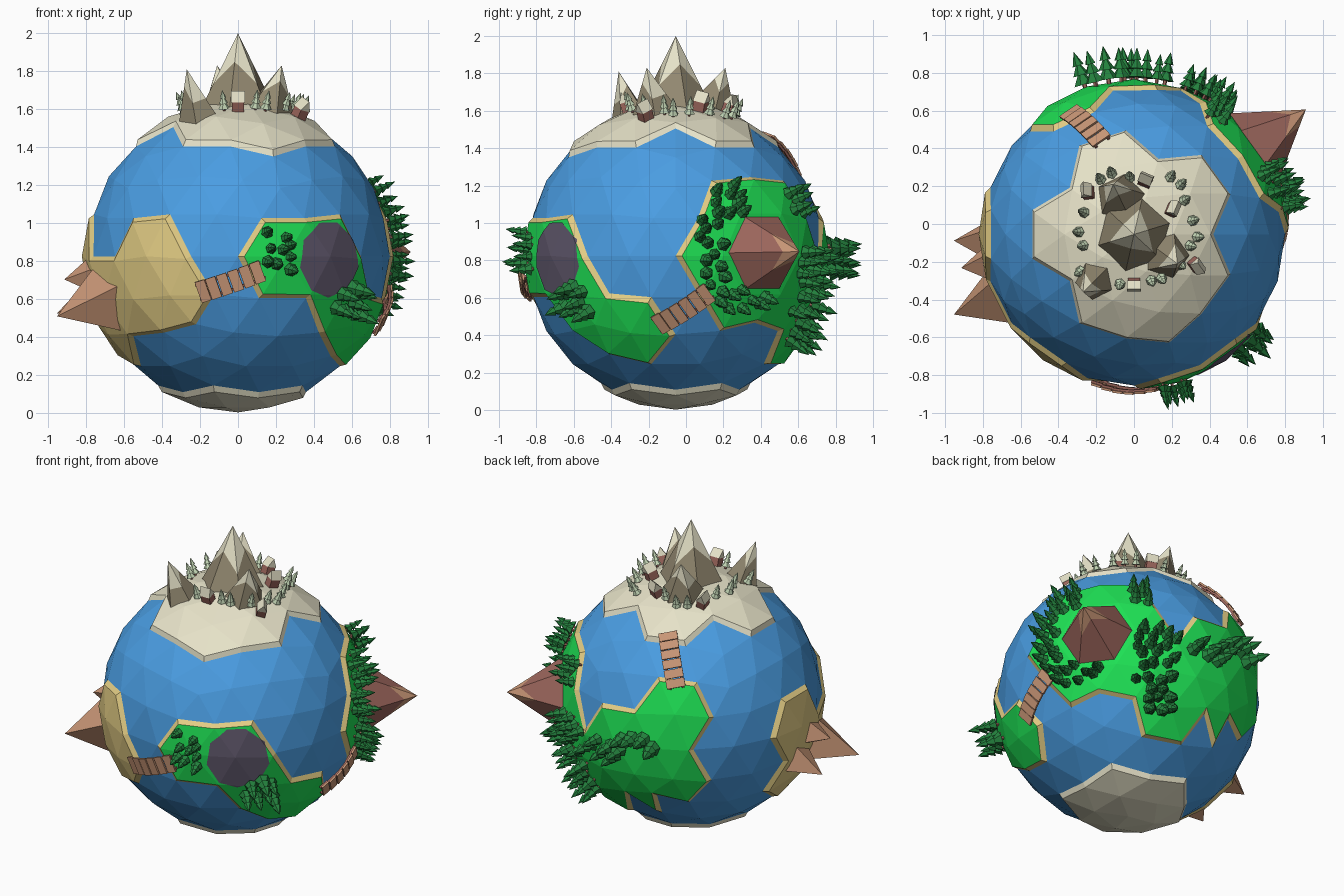
import bpy, bmesh, math, random
from mathutils import Vector, Matrix

cube = bpy.data.objects.get("Cube")
if cube:
    bpy.data.objects.remove(cube, do_unlink=True)
random.seed(4)
CENTRE = Vector((0, -0.055, 0.825))
SEA, LAND = 0.8, 0.822

# Colours (sRGB bytes turned into linear values)
COLOURS = {"sea blue": (74, 157, 226), "grass green": (30, 224, 84), "sand": (226, 204, 132),
           "snow": (230, 226, 200), "rock": (146, 136, 112), "volcano brown": (156, 102, 92),
           "clay": (200, 150, 118), "lake purple": (94, 86, 106), "pine green": (36, 130, 62),
           "frosted green": (192, 210, 178)}
NAMES = list(COLOURS)


def linear(byte):
    c = byte / 255
    return c / 12.92 if c < 0.04 else ((c + 0.055) / 1.055) ** 2.4


MATS = []
for name, rgb in COLOURS.items():
    mat = bpy.data.materials.new(name)
    mat.use_nodes = True
    col = [linear(b) for b in rgb] + [1]
    mat.diffuse_color = col
    bsdf = mat.node_tree.nodes["Principled BSDF"]
    bsdf.inputs["Base Color"].default_value = col
    bsdf.inputs["Roughness"].default_value = 0.9
    MATS.append(mat)


def paint(faces, colour):
    for f in faces:
        f.material_index = NAMES.index(colour)


def finish(bm, name):
    """Turn a bmesh into an object that holds only the materials it uses."""
    used = sorted({f.material_index for f in bm.faces})
    for f in bm.faces:
        f.material_index = used.index(f.material_index)
    mesh = bpy.data.meshes.new(name)
    bm.to_mesh(mesh)
    bm.free()
    for i in used:
        mesh.materials.append(MATS[i])
    bpy.context.collection.objects.link(bpy.data.objects.new(name, mesh))


def direction(az, z):
    a, r = math.radians(az), math.sqrt(1 - z * z)
    return Vector((r * math.cos(a), r * math.sin(a), z))


def stand(d, radius=LAND, spin=0):
    """Matrix that stands a part upright on the globe."""
    return (Matrix.Translation(CENTRE + d * radius) @ d.to_track_quat('Z', 'Y').to_matrix().to_4x4()
            @ Matrix.Rotation(spin, 4, 'Z'))


def cone(bm, m, r1, r2, z0, z1, sides, colour):
    res = bmesh.ops.create_cone(bm, cap_ends=True, segments=sides, radius1=r1, radius2=r2, depth=z1 - z0,
                                matrix=m @ Matrix.Translation((0, 0, (z0 + z1) / 2)))
    paint({f for v in res["verts"] for f in v.link_faces}, colour)


def box(bm, m, size, pos, colour):
    res = bmesh.ops.create_cube(bm, size=1, matrix=m @ Matrix.Translation(pos) @ Matrix.Diagonal((*size, 1)))
    paint({f for v in res["verts"] for f in v.link_faces}, colour)


# Sea globe
def globe():
    bm = bmesh.new()
    bmesh.ops.create_icosphere(bm, subdivisions=3, radius=SEA, matrix=Matrix.Translation(CENTRE))
    return bm


bm = globe()
paint(bm.faces, "sea blue")
finish(bm, "sea")

# Land outlines: (azimuth, row of globe vertices)
ROWS = (1.1, 0.85, 0.7, 0.51, 0.25, 0, -0.25, -0.5, -0.7, -0.85, -1.1)
NORTH = [(0, 1), (24, 2), (48, 2), (72, 1), (96, 2), (120, 2), (144, 1), (168, 2), (192, 2), (216, 1),
         (240, 2), (264, 2), (288, 2), (312, 2), (336, 2), (360, 1), (360, 0), (0, 0)]
SOUTH = [(0, 9), (360, 9), (360, 10), (0, 10)]
DESERT = [(171, 4), (189, 4), (198, 5), (216, 5), (225, 4), (243, 4), (252, 5), (261, 6), (252, 7), (234, 7),
          (216, 7), (204, 8), (180, 8), (162, 7), (171, 6), (162, 5)]
LAKELAND = [(279, 4), (297, 4), (315, 4), (324, 5), (333, 6), (351, 6), (360, 7), (348, 8), (324, 8), (306, 7),
            (297, 6), (279, 6), (270, 5)]
FOREST = [(18, 3), (36, 3), (54, 3), (63, 4), (72, 5), (81, 4), (99, 4), (108, 3), (126, 3), (135, 4), (126, 5),
          (135, 6), (126, 7), (108, 7), (84, 8), (60, 8), (54, 7), (36, 7), (18, 7), (9, 6), (0, 5), (9, 4)]


def inside(d, outline):
    az, z, hit = math.degrees(math.atan2(d.y, d.x)) % 360, d.z, False
    pts = [(a, ROWS[r]) for a, r in outline]
    for (a, p), (b, q) in zip(pts, pts[1:] + pts[:1]):
        if (p > z) != (q > z) and az < a + (z - p) / (q - p) * (b - a):
            hit = not hit
    return hit


def land(outline, top, rim, name):
    """Raise a patch of globe faces, with a sloping shore around it."""
    bm = globe()
    away = [f for f in bm.faces if not inside((f.calc_center_median() - CENTRE).normalized(), outline)]
    bmesh.ops.delete(bm, geom=away, context='FACES')
    paint(bm.faces, top)
    ring = bmesh.ops.inset_region(bm, faces=bm.faces[:], use_boundary=True, use_even_offset=True,
                                  thickness=0.026, depth=LAND - SEA)
    paint(ring["faces"], rim)
    copy = bm.copy()
    finish(bm, name)
    return copy


for args in ((NORTH, "snow", "snow", "north_ice"), (SOUTH, "snow", "snow", "south_ice"),
             (DESERT, "sand", "sand", "desert"), (FOREST, "grass green", "sand", "forest_land")):
    land(*args).free()
lake = land(LAKELAND, "grass green", "sand", "lake_land")

# Lake: the land surface trimmed to a rounded outline and lifted slightly
mid = direction(307, -0.01)
side = Vector((0, 0, 1)).cross(mid)
for k in range(9):
    a = k * math.tau / 9 + 0.2
    t = side * math.cos(a) + Vector((0, 0, 1)) * math.sin(a)
    bmesh.ops.bisect_plane(lake, geom=lake.verts[:] + lake.edges[:] + lake.faces[:], clear_outer=True,
                           plane_co=CENTRE + mid * LAND + t * random.uniform(0.175, 0.2), plane_no=t)
paint(lake.faces, "lake purple")
for v in lake.verts:
    v.co += (v.co - CENTRE).normalized() * 0.005
finish(lake, "lake")


# Mountains with a zigzag colour line
def peak(name, base, tip, r, sides, low, high, line, spin=0.3):
    bm = bmesh.new()
    axis = tip - base
    rot = axis.to_track_quat('Z', 'Y')
    rings = []
    for level in (0, 1):
        ring = []
        for i in range(sides):
            a = spin + i * math.tau / sides
            f = level * (line + (0.15 if i % 2 else -0.12))
            p = Vector((math.cos(a), math.sin(a), 0)) * r * (1 - f)
            ring.append(bm.verts.new(base + axis * f + rot @ p))
        rings.append(ring)
    top = bm.verts.new(tip)
    for i in range(sides):
        j = (i + 1) % sides
        paint([bm.faces.new((rings[0][i], rings[0][j], rings[1][j], rings[1][i]))], low)
        paint([bm.faces.new((rings[1][i], rings[1][j], top))], high)
    finish(bm, name)


V = Vector
peak("main_mountain", V((0, -0.055, 1.57)), V((0, -0.055, 2)), 0.22, 6, "rock", "snow", 0.5)
peak("front_mountain", V((-0.2, -0.29, 1.53)), V((-0.27, -0.36, 1.81)), 0.12, 5, "rock", "snow", 0.55)
peak("left_mountain", V((0.16, -0.16, 1.56)), V((0.23, -0.21, 1.83)), 0.15, 5, "rock", "snow", 0.58)
peak("back_mountain", V((-0.07, 0.13, 1.57)), V((-0.11, 0.21, 1.83)), 0.15, 5, "rock", "snow", 0.58)
VOLCANO = direction(36, 0.02)
peak("volcano", CENTRE + VOLCANO * 0.78, CENTRE + VOLCANO * 1.125, 0.225, 6, "volcano brown", "clay", 0.62, 0)

# Desert pyramids
bm = bmesh.new()
for az, z, r, h in ((204, -0.29, 0.19, 1.09), (191, -0.13, 0.11, 0.94), (182, -0.3, 0.13, 1.0)):
    cone(bm, stand(direction(az, z), 0, 0.4), r, 0, 0.78, h, 4, "clay")
finish(bm, "desert_pyramids")


# Arched plank bridges
def bridge(name, start, end):
    bm = bmesh.new()
    a, b, n = direction(*start), direction(*end), 6
    for i in range(n):
        t = (i + 0.5) / n
        d = a.lerp(b, t).normalized()
        along = (b - a - d * (b - a).dot(d)).normalized()
        m = Matrix((along, d.cross(along), d)).transposed().to_4x4()
        m.translation = CENTRE + d * (0.822 + 0.014 * math.sin(math.pi * t))
        pitch = (b - a).length * LAND / n
        box(bm, m, (pitch * 0.92, 0.115, 0.012), (0, 0, 0.008), "clay")
        for y in (-0.04, 0.04):
            box(bm, m, (pitch * 1.1, 0.014, 0.014), (0, y, -0.003), "volcano brown")
    finish(bm, name)


bridge("front_bridge", (255, -0.23), (279, -0.09))
bridge("left_bridge", (352, -0.45), (13, -0.23))
bridge("back_bridge", (118, 0.46), (109, 0.78))


# Pine trees
def pine(bm, m, s, colour):
    cone(bm, m, 0.01 * s, 0.01 * s, -0.02 * s, 0.03 * s, 5, "volcano brown")
    for z, r, h in ((0.02, 0.042, 0.065), (0.06, 0.034, 0.06), (0.1, 0.024, 0.06)):
        cone(bm, m, r * s, 0, z * s, (z + h) * s, 6, colour)


placed = []


def grove(name, az, z, daz, dz, count, size):
    bm = bmesh.new()
    for _ in range(count * 12):
        if count == 0:
            break
        d = direction(az + random.uniform(-daz, daz), z + random.uniform(-dz, dz))
        if d.angle(VOLCANO) > 0.29 and all(d.angle(p) > 0.065 * size for p in placed):
            placed.append(d)
            pine(bm, stand(d, 0.812, random.random()), size * random.uniform(0.85, 1.1), "pine green")
            count -= 1
    finish(bm, name)


grove("lake_pines", 285, 0.04, 5, 0.13, 9, 0.8)
grove("lake_south_pines", 317, -0.29, 6, 0.09, 7, 1.1)
grove("upper_pines", 21, 0.36, 6, 0.1, 9, 0.85)
grove("shore_pines", 14, 0.02, 5, 0.22, 12, 0.85)
grove("lower_pines", 27, -0.28, 10, 0.06, 9, 0.85)
grove("volcano_pines", 56, 0.35, 4, 0.09, 6, 0.95)
grove("inland_pines", 62, -0.16, 9, 0.2, 19, 0.95)
grove("south_pines", 66, -0.48, 7, 0.1, 8, 0.95)
grove("back_pines", 86, -0.07, 9, 0.05, 8, 1.1)
grove("back_tall_pines", 103, 0.04, 9, 0.04, 7, 1.2)

# Snow village: houses, then frosted pines around them
homes = [(0.06, 0.28), (-0.24, 0.22), (0.2, 0.13), (0.32, -0.16), (0, -0.26)]
bm = bmesh.new()
taken = [Vector(h) for h in homes] + [Vector((-0.2, -0.25))]
for x, y in homes:
    p = Vector((x, y)) / LAND
    m = stand(Vector((*p, math.sqrt(1 - p.length_squared))), 0.812, math.atan2(y, x))
    box(bm, m, (0.055, 0.065, 0.06), (0, 0, 0.025), "volcano brown")
    roof = m @ Matrix.Translation((0, 0, 0.07)) @ Matrix.Rotation(math.pi / 2, 4, 'X')
    cone(bm, roof, 0.036, 0.036, -0.036, 0.036, 3, "snow")
finish(bm, "village_houses")
bm = bmesh.new()
for k in range(30):
    a, r = k * math.tau / 30 + random.uniform(-0.08, 0.08), random.uniform(0.25, 0.36)
    q = Vector((math.cos(a), math.sin(a))) * r
    if all((q - t).length > 0.055 for t in taken):
        taken.append(q)
        p = q / LAND
        pine(bm, stand(Vector((*p, math.sqrt(1 - p.length_squared))), 0.812), 0.72, "frosted green")
finish(bm, "frosted_pines")
